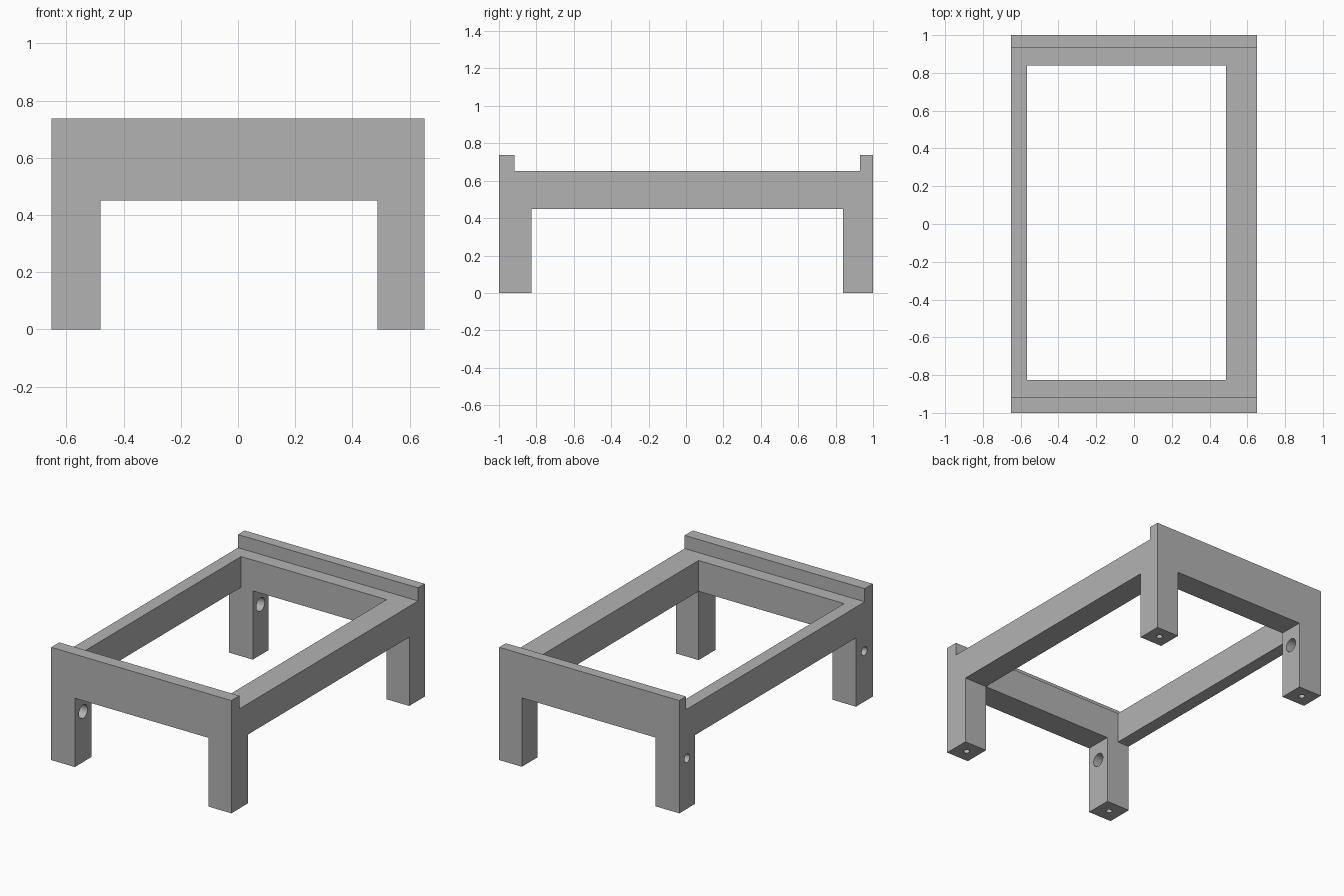
import bpy, bmesh
from math import pi, radians
from mathutils import Matrix

cube = bpy.data.objects.get("Cube")
if cube:
    bpy.data.objects.remove(cube, do_unlink=True)

grey = bpy.data.materials.new("mid_grey")
grey.use_nodes = True
grey.diffuse_color = (0.45, 0.45, 0.45, 1)
grey.node_tree.nodes["Principled BSDF"].inputs["Base Color"].default_value = (0.45, 0.45, 0.45, 1)

# Main dimensions
X0, X1 = -0.652, 0.652            # outer sides
LEG_X0, LEG_X1 = -0.481, 0.488    # inner faces of the legs
RAIL_X0 = -0.566                  # inner face of the thin side rail
Y0, Y1 = -1.0, 1.0                # outer ends
IN_Y0, IN_Y1 = -0.827, 0.84       # inner faces of the end rails
LIP_Y0, LIP_Y1 = -0.917, 0.931    # inner faces of the lips
UNDER, DECK, TOP = 0.45, 0.652, 0.738


def make_object(name, bm):
    bmesh.ops.recalc_face_normals(bm, faces=bm.faces)
    mesh = bpy.data.meshes.new(name)
    bm.to_mesh(mesh)
    bm.free()
    mesh.materials.append(grey)
    obj = bpy.data.objects.new(name, mesh)
    bpy.context.collection.objects.link(obj)
    return obj


def side_extrusion(name, profile, x0, x1):
    """Extrude a (y, z) outline across x."""
    bm = bmesh.new()
    face = bm.faces.new([bm.verts.new((x0, y, z)) for y, z in profile])
    grown = bmesh.ops.extrude_face_region(bm, geom=[face])["geom"]
    verts = [v for v in grown if isinstance(v, bmesh.types.BMVert)]
    bmesh.ops.translate(bm, vec=(x1 - x0, 0, 0), verts=verts)
    return make_object(name, bm)


def box(name, x0, x1, y0, y1, z0, z1):
    return side_extrusion(name, [(y0, z0), (y1, z0), (y1, z1), (y0, z1)], x0, x1)


def rod(name, radius, length, centre, along_x=False):
    bm = bmesh.new()
    turn = Matrix.Rotation(pi / 2, 4, "Y") if along_x else Matrix()
    bmesh.ops.create_cone(bm, cap_ends=True, segments=32, radius1=radius, radius2=radius,
                          depth=length, matrix=Matrix.Translation(centre) @ turn)
    return make_object(name, bm)


def carve(target, cutter):
    cutter.hide_render = True
    mod = target.modifiers.new("cut", "BOOLEAN")
    mod.operation, mod.solver, mod.object = "DIFFERENCE", "EXACT", cutter
    bpy.context.view_layer.objects.active = target
    bpy.ops.object.modifier_apply(modifier=mod.name)
    bpy.data.objects.remove(cutter, do_unlink=True)


# Frame body: side outline with legs, rails and raised end lips
frame = side_extrusion("stand_frame", [
    (Y0, 0), (IN_Y0, 0), (IN_Y0, UNDER), (IN_Y1, UNDER), (IN_Y1, 0), (Y1, 0),
    (Y1, TOP), (LIP_Y1, TOP), (LIP_Y1, DECK), (LIP_Y0, DECK), (LIP_Y0, TOP), (Y0, TOP),
], X0, X1)

# Space between the legs, then the central opening
carve(frame, box("leg_gap", LEG_X0, LEG_X1, -2, 2, -1, UNDER))
carve(frame, box("opening", RAIL_X0, LEG_X1, IN_Y0, IN_Y1, UNDER - 0.02, 1))

# Holes: pilot holes in every foot, stepped cross holes in the right legs
HOLE_Z = 0.33
for y in ((Y0 + IN_Y0) / 2, (Y1 + IN_Y1) / 2):
    for x in ((X0 + LEG_X0) / 2, (X1 + LEG_X1) / 2):
        carve(frame, rod("foot_hole", 0.019, 0.3, (x, y, 0)))
    carve(frame, rod("cross_hole", 0.028, 0.4, (X0, y, HOLE_Z), True))
    carve(frame, rod("counterbore", 0.044, 0.2, (LEG_X0, y, HOLE_Z), True))

# Smooth hole walls, sharp edges
bpy.ops.object.select_all(action="DESELECT")
frame.select_set(True)
bpy.context.view_layer.objects.active = frame
bpy.ops.object.shade_smooth_by_angle(angle=radians(30))
